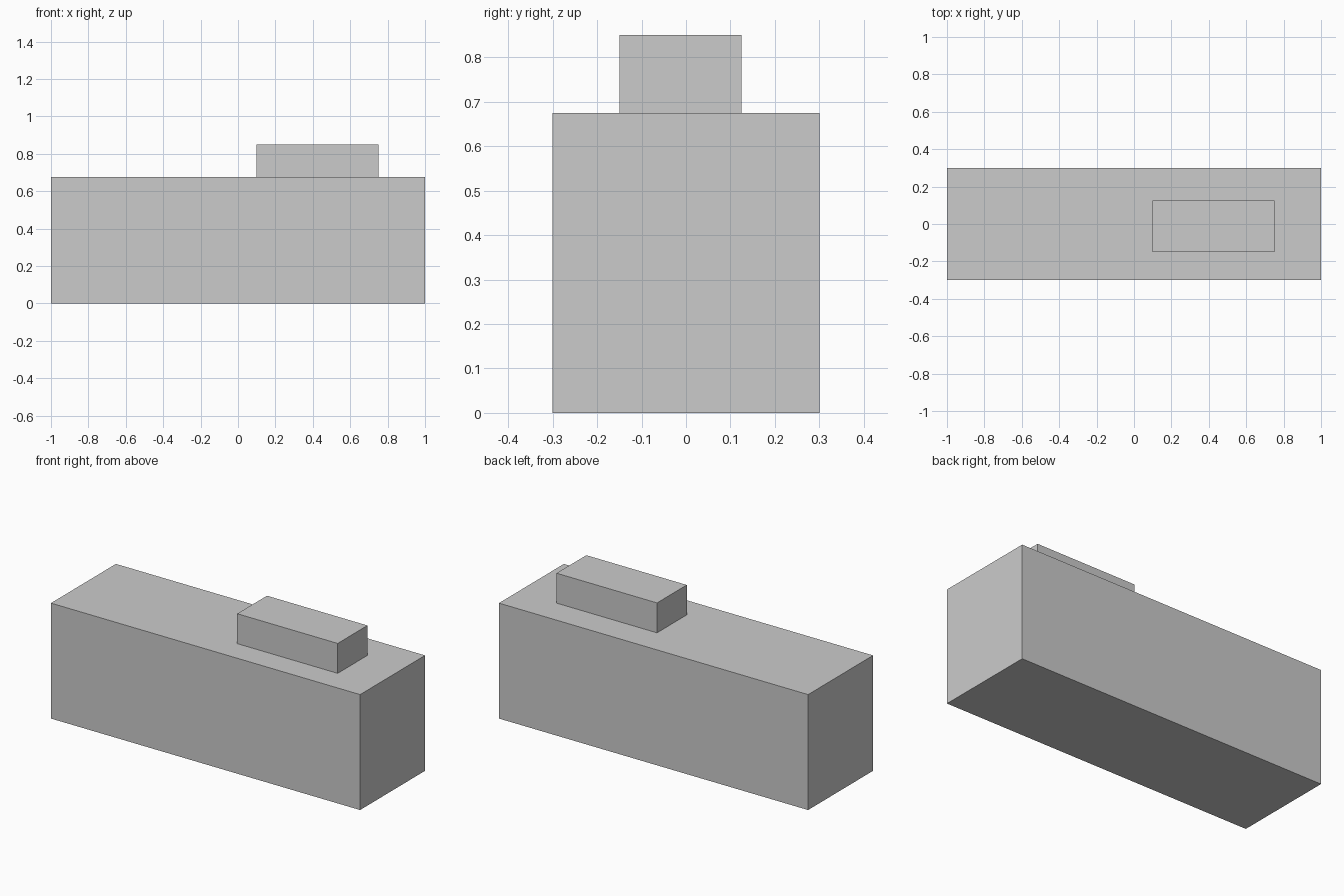
import bpy

if "Cube" in bpy.data.objects:
    bpy.data.objects.remove(bpy.data.objects["Cube"])


def box(name, x, y, z):
    """Add a box spanning the given (min, max) ranges."""
    spans = (x, y, z)
    bpy.ops.mesh.primitive_cube_add(size=1, location=[(a + b) / 2 for a, b in spans])
    obj = bpy.context.object
    obj.name = name
    obj.scale = [b - a for a, b in spans]
    bpy.ops.object.transform_apply(location=False, rotation=False, scale=True)
    return obj


# Main body
box("main_block", (-1, 1), (-0.3, 0.3), (0, 0.675))

# Small raised block on top, towards the right end
box("top_block", (0.1, 0.75), (-0.15, 0.125), (0.675, 0.85))
